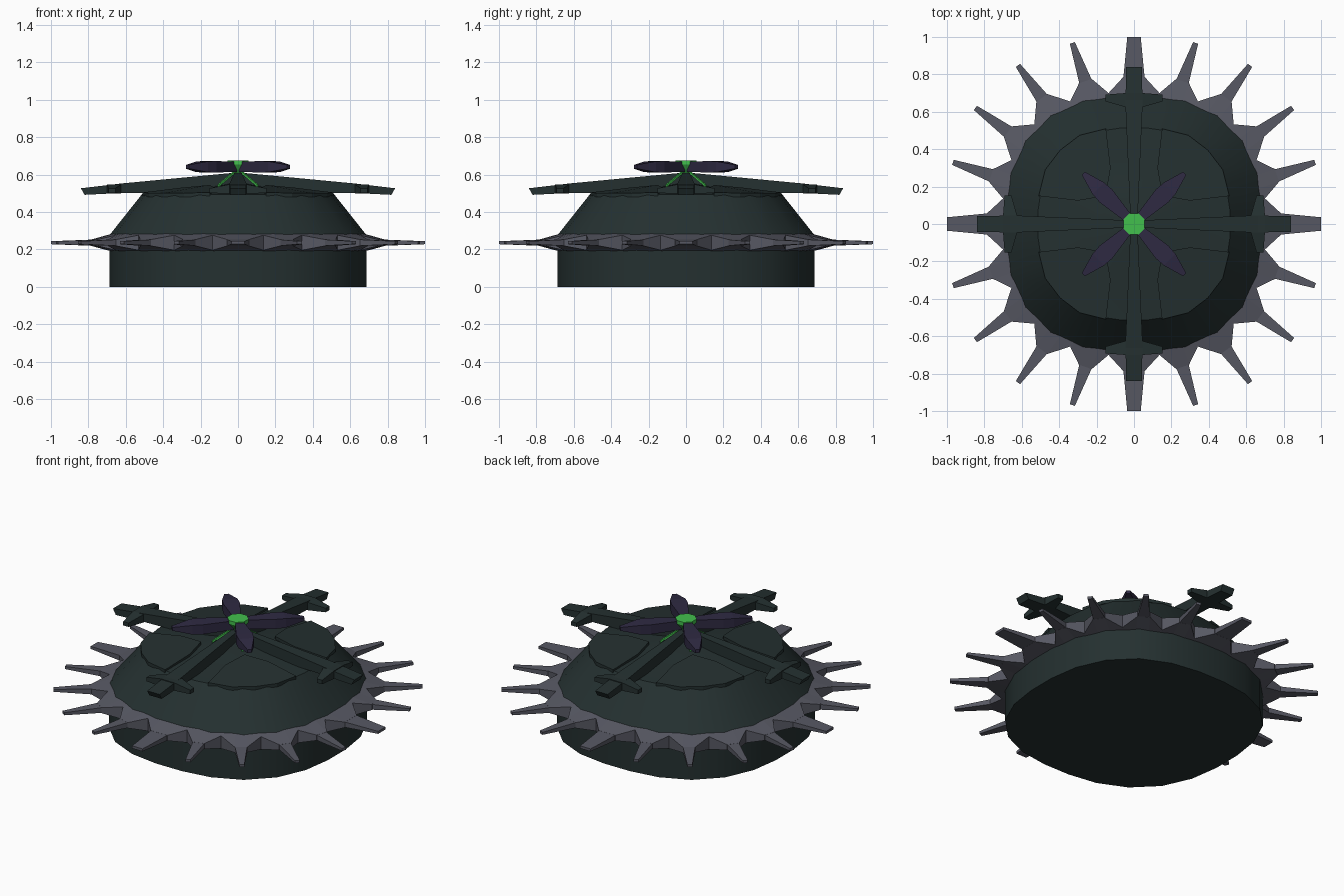
import bpy, bmesh, math
from mathutils import Matrix

if "Cube" in bpy.data.objects:
    bpy.data.objects.remove(bpy.data.objects["Cube"])


def material(name, rgb):
    m = bpy.data.materials.new(name)
    m.diffuse_color = (*rgb, 1)
    m.use_nodes = True
    m.node_tree.nodes["Principled BSDF"].inputs["Base Color"].default_value = m.diffuse_color
    return m


DARK = material("dark_green_black", (0.018, 0.030, 0.030))
GREY = material("steel_grey", (0.095, 0.098, 0.125))
PURPLE = material("dark_purple", (0.028, 0.023, 0.055))
GREEN = material("bright_green", (0.055, 0.53, 0.075))


def make(name, bm, mat, smooth=False):
    bmesh.ops.recalc_face_normals(bm, faces=bm.faces)
    me = bpy.data.meshes.new(name)
    bm.to_mesh(me)
    bm.free()
    ob = bpy.data.objects.new(name, me)
    bpy.context.collection.objects.link(ob)
    me.materials.append(mat)
    if smooth:
        bpy.context.view_layer.objects.active = ob
        ob.select_set(True)
        bpy.ops.object.shade_smooth_by_angle(angle=math.radians(25))
        ob.select_set(False)
    return ob


def loft(bm, sections, caps=True, closed=False):
    """Skin a list of equal-length point loops."""
    rows = [[bm.verts.new(p) for p in s] for s in sections]
    n = len(rows[0])
    pairs = list(zip(rows, rows[1:])) + ([(rows[-1], rows[0])] if closed else [])
    for a, b in pairs:
        for i in range(n):
            j = (i + 1) % n
            bm.faces.new((a[i], a[j], b[j], b[i]))
    if caps and not closed:
        bm.faces.new(rows[0])
        bm.faces.new(rows[-1])


def bulge(a):
    """Rounded-square radius factor."""
    n = 2.48
    return (abs(math.cos(a)) ** n + abs(math.sin(a)) ** n) ** (-1 / n)


def polar(r, a, z, side=0.0):
    return (r * math.cos(a) - side * math.sin(a),
            r * math.sin(a) + side * math.cos(a), z)


def four(name, build, mat, start=0):
    """Four copies turned by quarter turns."""
    for k in range(4):
        bm = bmesh.new()
        build(bm)
        bmesh.ops.rotate(bm, verts=bm.verts, cent=(0, 0, 0),
                         matrix=Matrix.Rotation(math.radians(start + 90 * k), 3, 'Z'))
        make(f"{name}_{k + 1}", bm, mat)


# Rounded-square body with sloping shoulder and low dome
bm = bmesh.new()
profile = [(0.69, 0), (0.69, 0.275), (0.515, 0.495), (0.2, 0.525), (0.05, 0.55)]
angles = [math.radians(9 + 15 * i - 1.5) for i in range(24)]
loft(bm, [[polar(r * bulge(a), a, z) for a in angles] for r, z in profile])
make("body", bm, DARK, True)

# Spiked collar: a thick band pinched to a thin neck at each spike
bm = bmesh.new()
spike_deg = [0, 18.8, 36.2, 53.8, 71.2]
valley_deg = [11, 27.5, 45, 62.5, 79]
ZC = 0.236
stations = []
for q in range(4):
    for s, v in zip(spike_deg, valley_deg):
        a = math.radians(s + 90 * q)
        f = bulge(a)
        w0, w1 = (0.058, 0.036) if s == 0 else (0.036, 0.014)
        for side in (-w0, w0):
            stations.append([polar(0.67 * f, a, 0.285, side), polar(0.785 * f, a, ZC + 0.017, side),
                             polar(0.785 * f, a, ZC - 0.017, side), polar(0.67 * f, a, 0.19, side)])
        tip = 1 + 0.8 * (f - 1)
        loft(bm, [[polar(r, a, ZC - h, -w), polar(r, a, ZC - h, w),
                   polar(r, a, ZC + h, w), polar(r, a, ZC + h, -w)]
                  for r, w, h in ((0.77 * f, w0, 0.017), (tip, w1, 0.008))])
        a = math.radians(v + 90 * q)
        f = bulge(a)
        stations.append([polar(0.67 * f, a, 0.285), polar(0.705 * f, a, ZC + 0.04),
                         polar(0.705 * f, a, ZC - 0.04), polar(0.67 * f, a, 0.19)])
loft(bm, stations, closed=True)
make("spiked_collar", bm, GREY)


# Four raised roof panels between the arms
def panel(bm):
    out = [(0.15, 0.155), (0.125, 0.30), (0.15, 0.51), (0.29, 0.475), (0.395, 0.395),
           (0.475, 0.29), (0.51, 0.15), (0.30, 0.125), (0.155, 0.15)]

    def top(x, y):
        return 0.50 + 0.045 * (0.57 - math.hypot(x, y)) / 0.36
    loft(bm, [[(x, y, 0.48) for x, y in out], [(x, y, top(x, y)) for x, y in out]])


four("roof_panel", panel, DARK)


# Four cross-shaped arms
def arm(bm):
    loft(bm, [[(x, -w, zb), (x + d, -w, zt), (x + d, w, zt), (x, w, zb)]
              for x, w, zt, zb, d in ((0.0, 0.018, 0.612, 0.5, 0), (0.62, 0.045, 0.553, 0.502, 0),
                                      (0.82, 0.043, 0.527, 0.492, 0.02))])
    loft(bm, [[(x0, y, zb), (x1, y, zb), (x1, y, zt), (x0, y, zt)]
              for y, x0, x1, zb, zt in ((-0.152, 0.655, 0.692, 0.502, 0.527),
                                        (-0.045, 0.625, 0.70, 0.498, 0.548),
                                        (0.045, 0.625, 0.70, 0.498, 0.548),
                                        (0.152, 0.655, 0.692, 0.502, 0.527))])


four("cross_arm", arm, DARK)


# Rotor blades on the diagonals
def blade(bm):
    loft(bm, [[(x, -w, 0.642 - h), (x, w, 0.642 - h), (x, w, 0.642 + h), (x, -w, 0.642 + h)]
              for x, w, h in ((0.03, 0.022, 0.028), (0.21, 0.048, 0.03),
                              (0.27, 0.044, 0.029), (0.382, 0.012, 0.01))])


four("rotor_blade", blade, PURPLE, 45)


# Thin green struts under the blades
def strut(bm):
    r = 0.006
    loft(bm, [[(x, -r, z - r), (x, r, z - r), (x, r, z + r), (x, -r, z + r)]
              for x, z in ((0.02, 0.618), (0.15, 0.54))])


four("hub_strut", strut, GREEN, 45)

# Green octagonal hub
bm = bmesh.new()
loft(bm, [[polar(r, math.radians(22.5 + 45 * i), z) for i in range(8)]
          for r, z in ((0.025, 0.60), (0.03, 0.612), (0.062, 0.655), (0.062, 0.676))])
make("rotor_hub", bm, GREEN)
